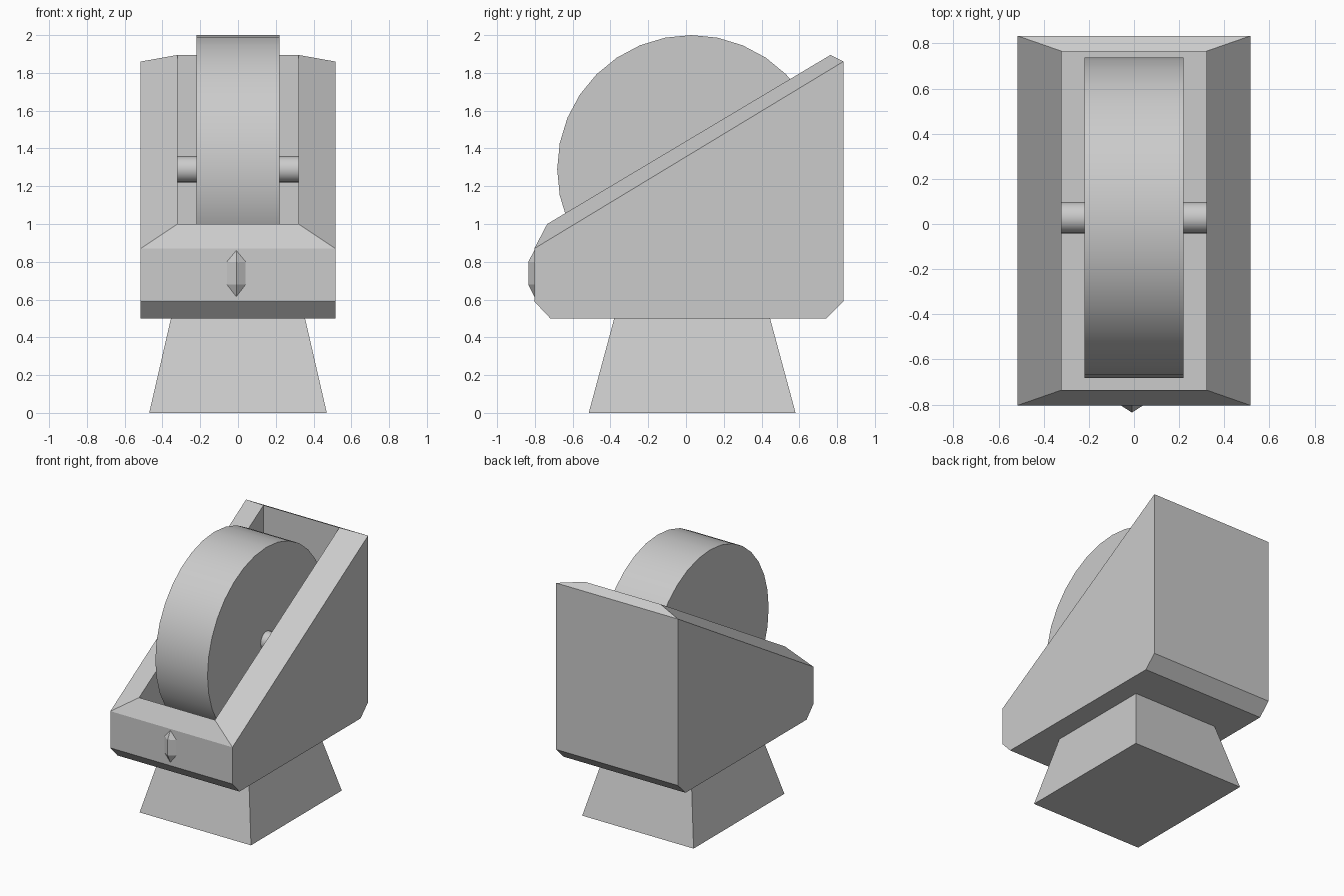
import bpy, bmesh, math

if "Cube" in bpy.data.objects:
    bpy.data.objects.remove(bpy.data.objects["Cube"])


def make_object(name, verts, faces):
    mesh = bpy.data.meshes.new(name)
    bm = bmesh.new()
    vs = [bm.verts.new(v) for v in verts]
    for f in faces:
        bm.faces.new([vs[i] for i in f])
    bmesh.ops.recalc_face_normals(bm, faces=bm.faces)
    bm.to_mesh(mesh)
    bm.free()
    obj = bpy.data.objects.new(name, mesh)
    bpy.context.collection.objects.link(obj)
    return obj


def ring_faces(a, b, n):
    return [(a + i, a + (i + 1) % n, b + (i + 1) % n, b + i) for i in range(n)]


def rect(x, y0, y1, z0, z1):
    return [(-x, y0, z0), (x, y0, z0), (x, y1, z1), (-x, y1, z1)]


def cylinder(name, radius, length, sides):
    bpy.ops.mesh.primitive_cylinder_add(vertices=sides, radius=radius, depth=length,
                                        location=(0, 0.028, 1.29),
                                        rotation=(0, math.pi / 2, 0))
    obj = bpy.context.object
    obj.name = name
    bpy.ops.object.shade_smooth_by_angle(angle=math.radians(35))
    return obj


# Pedestal: tapered square foot
make_object("pedestal",
            rect(0.47, -0.515, 0.58, 0, 0) + rect(0.355, -0.38, 0.445, 0.5, 0.5),
            ring_faces(0, 4, 4) + [(0, 1, 2, 3), (4, 5, 6, 7)])

# Housing: stacked rectangular loops up the outside, over the sloped rim, into the well
loops = [(0.515, -0.718, 0.742, 0.50, 0.50),
         (0.515, -0.803, 0.833, 0.59, 0.59),
         (0.515, -0.803, 0.833, 0.87, 1.86),
         (0.32, -0.735, 0.765, 1.00, 1.895),
         (0.32, -0.735, 0.765, 0.56, 0.56)]
verts = [v for l in loops for v in rect(*l)]
faces = [(0, 1, 2, 3), (16, 17, 18, 19)]
for k in range(len(loops) - 1):
    faces += ring_faces(4 * k, 4 * k + 4, 4)
make_object("housing", verts, faces)

# Wheel and its axle
cylinder("wheel", 0.71, 0.44, 32)
cylinder("axle", 0.069, 0.66, 32)

# Front pointer: four-sided bar with pointed ends, half sunk into the housing
cx, cy = -0.009, -0.803
bar = [(cx + dx, cy + dy, z) for z in (0.68, 0.80)
       for dx, dy in ((0.05, 0), (0, 0.032), (-0.05, 0), (0, -0.032))]
bar += [(cx, cy, 0.615), (cx, cy, 0.86)]
tips = [(i, (i + 1) % 4, 8) for i in range(4)] + [(4 + i, 4 + (i + 1) % 4, 9) for i in range(4)]
make_object("front_pointer", bar, ring_faces(0, 4, 4) + tips)
